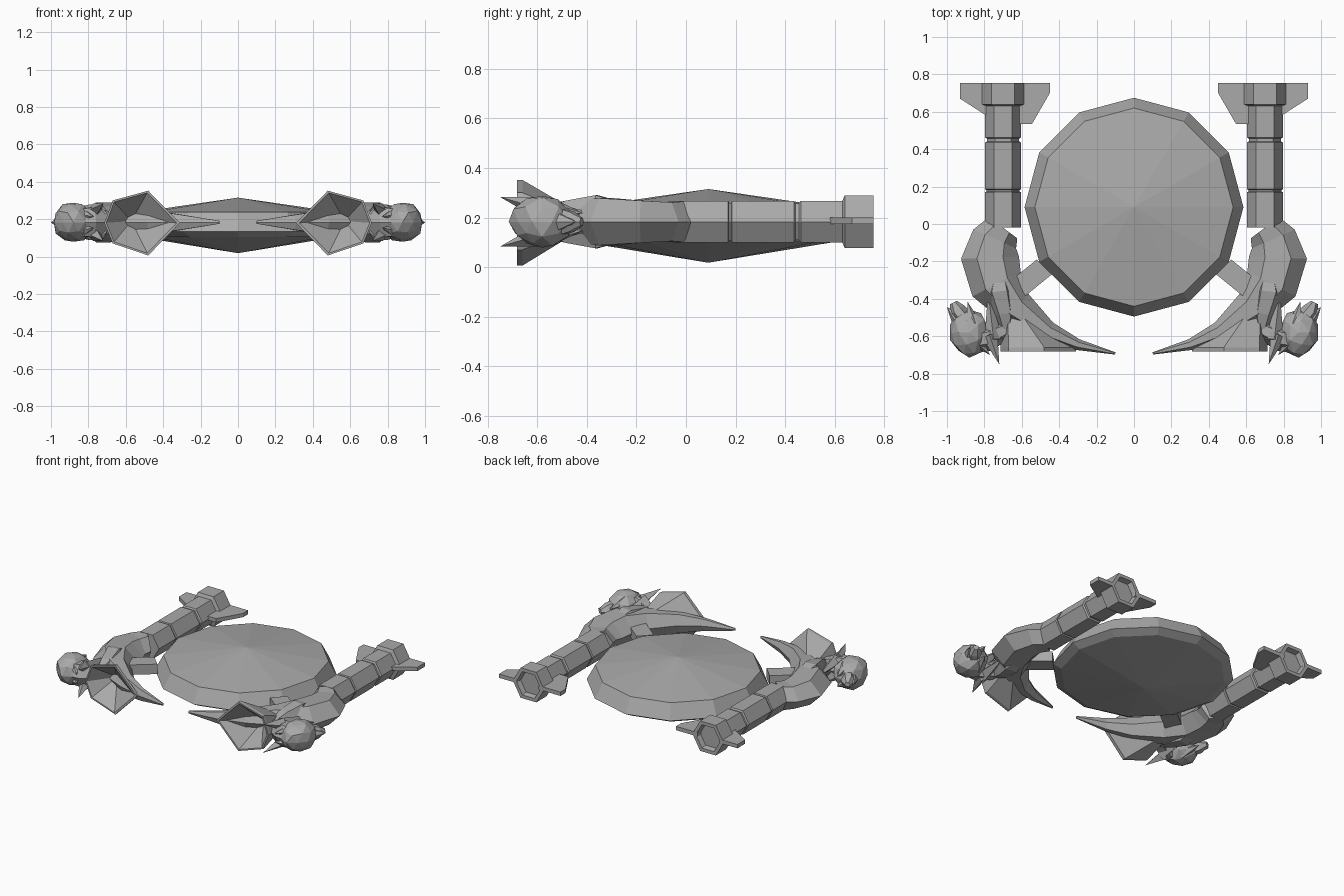
import bpy, bmesh, math, random
from mathutils import Vector

if "Cube" in bpy.data.objects:
    bpy.data.objects.remove(bpy.data.objects["Cube"])

MID = 0.183   # height of the centre plane
BOOM = 0.70   # sideways offset of the booms

hull = bpy.data.materials.new("hull_grey")
hull.use_nodes = True
GREY = (0.4, 0.4, 0.4, 1)
hull.diffuse_color = GREY
hull.node_tree.nodes["Principled BSDF"].inputs["Base Color"].default_value = GREY


def finish(name, bm, mirror=True):
    bmesh.ops.recalc_face_normals(bm, faces=bm.faces)
    mesh = bpy.data.meshes.new(name)
    bm.to_mesh(mesh)
    bm.free()
    mesh.materials.append(hull)
    obj = bpy.data.objects.new(name, mesh)
    bpy.context.collection.objects.link(obj)
    if mirror:
        obj.modifiers.new("both_sides", 'MIRROR')
    return obj


def loft(name, rings, mirror=True, caps=True):
    """Skin a row of rings; a ring of one point closes to a tip."""
    bm = bmesh.new()
    rows = [[bm.verts.new(p) for p in ring] for ring in rings]
    for a, b in zip(rows, rows[1:]):
        n = max(len(a), len(b))
        for i in range(n):
            j = (i + 1) % n
            quad = [a[i % len(a)], a[j % len(a)], b[j % len(b)], b[i % len(b)]]
            bm.faces.new(list(dict.fromkeys(quad)))
    if caps:
        for row in (rows[0], rows[-1]):
            if len(row) > 2:
                bm.faces.new(row)
    return finish(name, bm, mirror)


def plate(name, outline, z0, z1):
    return loft(name, [[(x, y, z) for x, y in outline] for z in (z0, z1)])


def hexagon(y, r):
    return [(BOOM + r * math.cos(i * math.pi / 3), y,
             MID + r * math.sin(i * math.pi / 3)) for i in range(6)]


def swept(name, stations, shape):
    """Sweep a cross-section along a flat path of (x, y, half width, half height)."""
    rings = []
    for i, (x, y, w, h) in enumerate(stations):
        p, q = stations[max(i - 1, 0)], stations[min(i + 1, len(stations) - 1)]
        t = Vector((q[0] - p[0], q[1] - p[1])).normalized()
        rings.append([(x - t.y * u * w, y + t.x * u * w, MID + v * h) for u, v in shape])
    return loft(name, rings)


def spike(name, base, tip, r, sides=4):
    base, tip = Vector(base), Vector(tip)
    turn = (tip - base).to_track_quat('Z', 'Y')
    ring = [base + turn @ Vector((r * math.cos(a), r * math.sin(a), 0))
            for a in (i * math.tau / sides for i in range(sides))]
    return loft(name, [ring, [tip]])


# Twelve-sided saucer
profile = [(0.53, 0.238), (0.585, 0.135), (0.53, 0.105)]
rings = [[(r * math.cos(i * math.pi / 6), 0.09 + r * math.sin(i * math.pi / 6), z)
          for i in range(12)] for r, z in profile]
loft("saucer", [[(0, 0.09, 0.315)]] + rings + [[(0, 0.09, 0.018)]], mirror=False)

# Hexagonal booms with grooves and a thicker, hollow tail end
R = 0.097
steps = [(-0.02, R), (0.17, R), (0.174, 0.088), (0.182, 0.088), (0.186, R),
         (0.435, R), (0.442, 0.086), (0.456, 0.086), (0.463, R), (0.63, R),
         (0.64, 0.122), (0.755, 0.122), (0.755, 0.095), (0.72, 0.085)]
loft("boom", [hexagon(y, r) for y, r in steps])

# Flat tail fins
plate("outer_fin", [(0.79, 0.58), (0.93, 0.67), (0.93, 0.755), (0.79, 0.755)], 0.173, 0.2)
plate("inner_fin", [(0.62, 0.535), (0.545, 0.535), (0.45, 0.70), (0.45, 0.755),
                    (0.62, 0.755)], 0.173, 0.2)

# Struts from the saucer to the horns
plate("strut", [(0.44, -0.27), (0.52, -0.19), (0.68, -0.32), (0.60, -0.40)], 0.145, 0.215)

# Curved horns
HEX = [(1, 0), (0.45, 1), (-0.45, 1), (-1, 0), (-0.45, -1), (0.45, -1)]
swept("horn", [(0.70, -0.02, 0.095, 0.083), (0.745, -0.08, 0.125, 0.078),
               (0.77, -0.18, 0.155, 0.085), (0.735, -0.32, 0.145, 0.095),
               (0.63, -0.45, 0.10, 0.085), (0.46, -0.575, 0.055, 0.065),
               (0.30, -0.645, 0.03, 0.04), (0.10, -0.692, 0.006, 0.008)], HEX)
# Raised ridge over the bend
swept("horn_ridge", [(0.72, -0.22, 0.03, 0.07), (0.72, -0.36, 0.09, 0.107),
                     (0.69, -0.48, 0.07, 0.085), (0.68, -0.58, 0.03, 0.05)], HEX)

# Six-sided dishes, open to the front
rim = [(0.48, 0.352), (0.67, 0.30), (0.715, 0.18), (0.67, 0.07), (0.48, 0.006), (0.31, 0.18)]
cx, cz = 0.56, MID


def dish_ring(y, s):
    return [(cx + (x - cx) * s, y, cz + (z - cz) * s) for x, z in rim]


loft("dish", [[(0.68, -0.37, MID)], dish_ring(-0.66, 1), dish_ring(-0.682, 1),
              dish_ring(-0.682, 0.93), [(0.57, -0.53, 0.19)]])

# Craggy carved heads on the outer sides
random.seed(4)
bm = bmesh.new()
bmesh.ops.create_icosphere(bm, subdivisions=2, radius=1)
for v in bm.verts:
    k = random.uniform(0.93, 1.07)
    v.co = Vector((0.88 + 0.105 * v.co.x * k, -0.58 + 0.128 * v.co.y * k,
                   MID + 0.108 * v.co.z * k))
finish("head", bm)
spike("snout", (0.90, -0.55, MID), (1.0, -0.445, MID), 0.07, 6)
swept("beak", [(0.90, -0.52, 0.05, 0.06), (0.945, -0.46, 0.045, 0.04),
               (0.965, -0.42, 0.02, 0.015)], HEX)

# Neck, crest and ears, repeated above and below the centre plane
swept("neck", [(0.68, -0.56, 0.05, 0.055), (0.78, -0.61, 0.07, 0.08),
               (0.86, -0.62, 0.07, 0.07)], HEX)
for side, word in ((1, "upper"), (-1, "lower")):
    spike(word + "_ear", (0.77, -0.60, MID + side * 0.06),
          (0.72, -0.75, MID + side * 0.1), 0.042)
    spike(word + "_crest", (0.75, -0.62, MID + side * 0.05),
          (0.78, -0.36, MID + side * 0.03), 0.05)
    spike(word + "_brow", (0.86, -0.54, MID + side * 0.05),
          (0.89, -0.415, MID + side * 0.035), 0.045, 5)
    spike(word + "_jaw", (0.86, -0.60, MID + side * 0.05),
          (0.77, -0.70, MID + side * 0.03), 0.05, 5)
